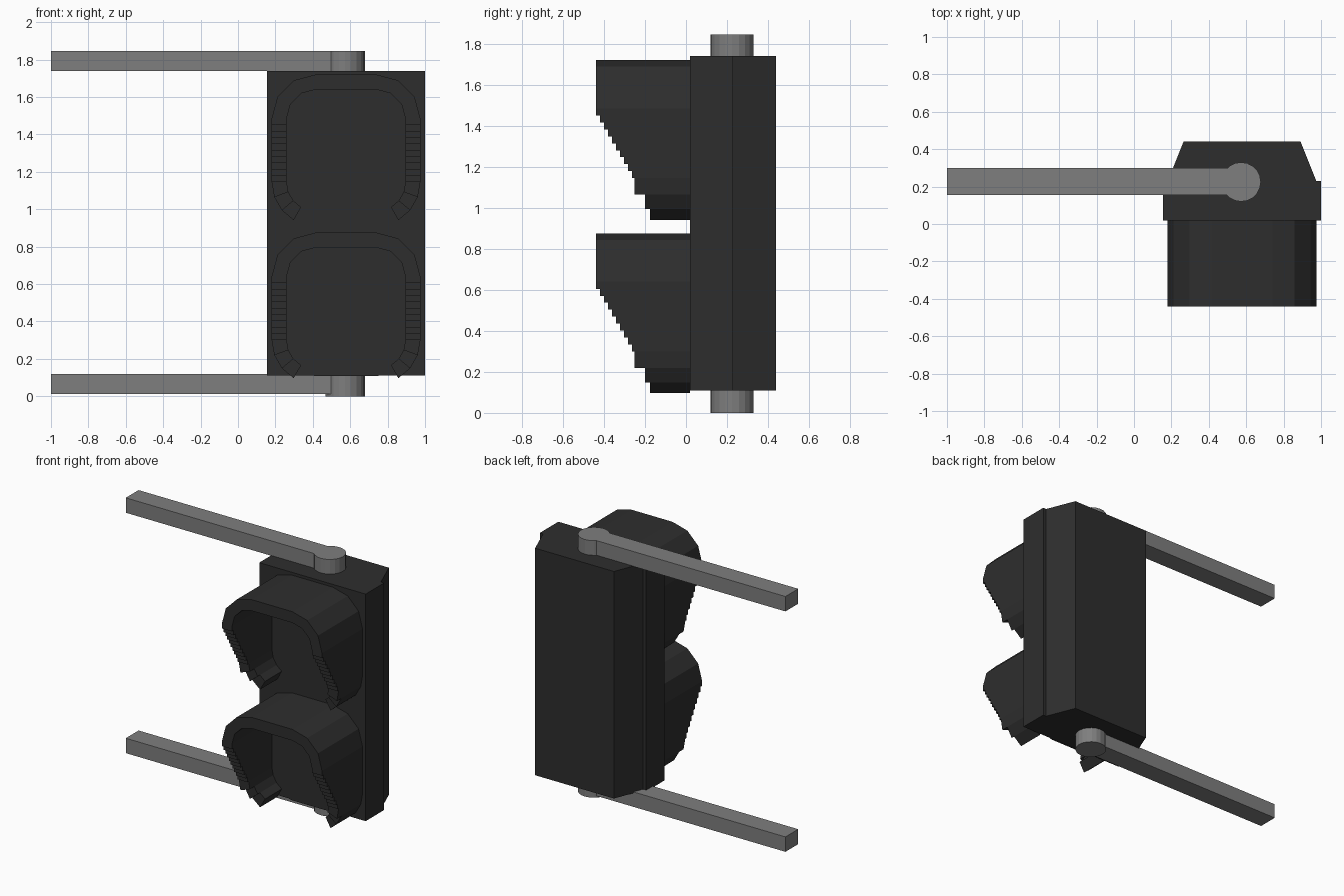
import bpy, bmesh
from math import sin, cos, radians
from mathutils import Vector

cube = bpy.data.objects.get("Cube")
if cube:
    bpy.data.objects.remove(cube, do_unlink=True)


def material(name, value):
    mat = bpy.data.materials.new(name)
    mat.use_nodes = True
    color = (value, value, value, 1)
    mat.diffuse_color = color
    mat.node_tree.nodes["Principled BSDF"].inputs["Base Color"].default_value = color
    return mat


dark = material("dark housing", 0.027)
grey = material("grey metal", 0.21)


def add_prism(bm, points, direction):
    """Extrude a flat polygon along a direction into a closed solid."""
    face = bm.faces.new([bm.verts.new(p) for p in points])
    moved = bmesh.ops.extrude_face_region(bm, geom=[face], use_keep_orig=True)["geom"]
    verts = [v for v in moved if isinstance(v, bmesh.types.BMVert)]
    bmesh.ops.translate(bm, verts=verts, vec=Vector(direction))


def finish(name, bm, mat):
    bmesh.ops.recalc_face_normals(bm, faces=bm.faces[:])
    mesh = bpy.data.meshes.new(name)
    bm.to_mesh(mesh)
    bm.free()
    mesh.materials.append(mat)
    obj = bpy.data.objects.new(name, mesh)
    bpy.context.collection.objects.link(obj)
    return obj


def prism(name, points, direction, mat):
    bm = bmesh.new()
    add_prism(bm, points, direction)
    return finish(name, bm, mat)


CX = 0.5775                     # centre line of the housing
FRONT, MID, BACK = 0.02, 0.23, 0.44
BOTTOM, TOP = 0.11, 1.74


def slab(name, half_front, half_back, y0, y1):
    pts = [(CX - half_front, y0, BOTTOM), (CX + half_front, y0, BOTTOM),
           (CX + half_back, y1, BOTTOM), (CX - half_back, y1, BOTTOM)]
    prism(name, pts, (0, 0, TOP - BOTTOM), dark)


# Housing: straight front box and tapered back
slab("housing_front", 0.4225, 0.4225, FRONT, MID)
slab("housing_back", 0.397, 0.313, MID, BACK)

# Hood outline: rounded corners, measured from the hood top
HALF, RADIUS, WALL = 0.3975, 0.235, 0.08
HOOD_FRONT = -0.44
SHELL_END, SIDE_END = -0.27, -0.575


def arc(side, z, r, angles):
    return [(CX + side * (HALF - RADIUS + r * cos(radians(a))),
             z + r * sin(radians(a))) for a in angles]


def hood(name, top):
    bm = bmesh.new()

    def section(outline, depth):
        add_prism(bm, [(x, FRONT, z) for x, z in outline], (0, depth - FRONT, 0))

    # Full-depth arch over the top
    def arch(r):
        corner = top - RADIUS
        end = top + SHELL_END
        half = HALF - RADIUS + r
        return ([(CX + half, end)] + arc(1, corner, r, (0, 30, 60, 90))
                + arc(-1, corner, r, (90, 60, 30, 0)) + [(CX - half, end)])
    section(arch(RADIUS) + arch(RADIUS - WALL)[::-1], HOOD_FRONT)

    for side in (1, -1):
        # Stepped straight cheeks
        count = 9
        step = (SIDE_END - SHELL_END) / count
        x0, x1 = CX + side * HALF, CX + side * (HALF - WALL)
        for i in range(count):
            z0 = top + SHELL_END + i * step
            z1 = z0 + step
            section([(x0, z0), (x1, z0), (x1, z1), (x0, z1)],
                    HOOD_FRONT + 0.02 * (i + 1) - 0.002 * (i // 4))
        # Curled lower tips
        for a, depth in ((0, -0.25), (-20, -0.2), (-40, -0.175)):
            z = top + SIDE_END
            section(arc(side, z, RADIUS, (a, a - 20))
                    + arc(side, z, RADIUS - WALL, (a - 20, a)), depth)
    finish(name + "_hood", bm, dark)

    # Thin rounded lens plate behind the hood
    low = top - 0.768 + RADIUS
    outline = (arc(1, top - RADIUS, RADIUS, (0, 30, 60, 90))
               + arc(-1, top - RADIUS, RADIUS, (90, 60, 30, 0))
               + arc(-1, low, RADIUS, (0, -30, -60, -90))
               + arc(1, low, RADIUS, (-90, -60, -30, 0)))
    prism(name + "_lens", [(x, FRONT, z) for x, z in outline], (0, -0.006, 0), dark)


hood("upper", 1.72)
hood("lower", 0.875)

# Mounting arms with round pivots
for name, z0, z1, arm_z in (("upper", 1.735, 1.845, 1.738), ("lower", 0.0, 0.112, 0.012)):
    bm = bmesh.new()
    sides = 20
    ring = [(0.573 + 0.105 * cos(radians(360 * i / sides)),
             0.225 + 0.105 * sin(radians(360 * i / sides)), z0) for i in range(sides)]
    add_prism(bm, ring, (0, 0, z1 - z0))
    finish(name + "_pivot", bm, grey)
    prism(name + "_arm", [(-1, 0.155, arm_z), (0.55, 0.155, arm_z),
                          (0.55, 0.3, arm_z), (-1, 0.3, arm_z)], (0, 0, 0.107), grey)
